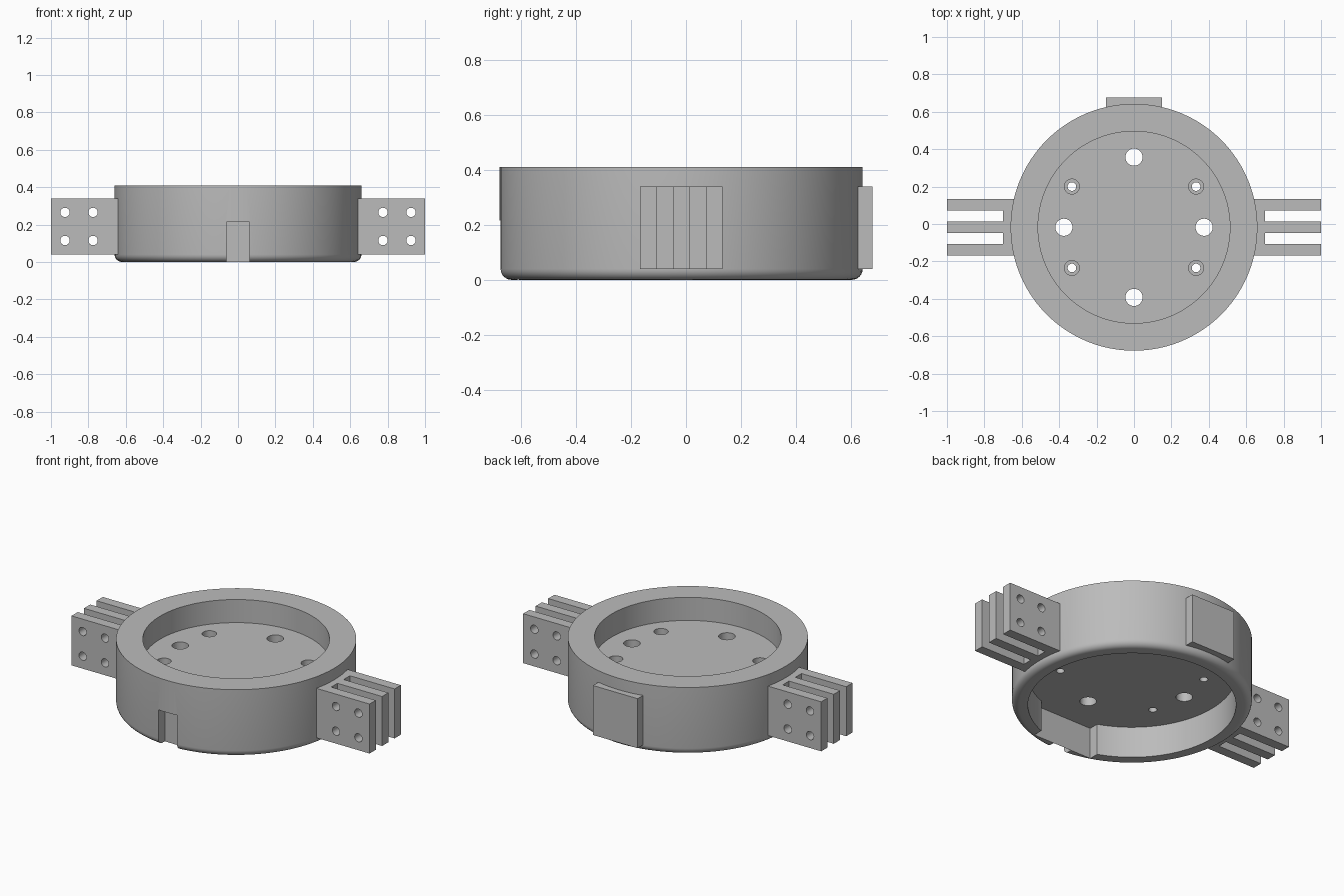
import bpy, bmesh, math
from mathutils import Matrix, Vector

cube = bpy.data.objects.get("Cube")
if cube:
    bpy.data.objects.remove(cube, do_unlink=True)

CY = -0.0175          # centre of the round housing
R, H = 0.66, 0.41     # housing radius and height
FLOOR, UNDER = 0.27, 0.19

grey = bpy.data.materials.new("plain_grey")
grey.use_nodes = True
grey.diffuse_color = (0.5, 0.5, 0.5, 1)
grey.node_tree.nodes["Principled BSDF"].inputs["Base Color"].default_value = (0.5, 0.5, 0.5, 1)


def make(name, bm):
    bmesh.ops.recalc_face_normals(bm, faces=bm.faces)
    mesh = bpy.data.meshes.new(name)
    bm.to_mesh(mesh)
    bm.free()
    mesh.materials.append(grey)
    obj = bpy.data.objects.new(name, mesh)
    bpy.context.collection.objects.link(obj)
    return obj


def add_box(bm, lo, hi):
    lo, hi = Vector(lo), Vector(hi)
    size = Matrix.Diagonal((*(hi - lo), 1))
    bmesh.ops.create_cube(bm, size=1, matrix=Matrix.Translation((lo + hi) / 2) @ size)


def add_cyl(bm, centre, radius, depth, along_y=False):
    turn = Matrix.Rotation(math.pi / 2 if along_y else 0, 4, "X")
    bmesh.ops.create_cone(bm, cap_ends=True, segments=32, radius1=radius, radius2=radius,
                          depth=depth, matrix=Matrix.Translation(centre) @ turn)


def cut(obj, name, bm):
    cutter = make(name, bm)
    mod = obj.modifiers.new(name, "BOOLEAN")
    mod.operation, mod.solver, mod.object = "DIFFERENCE", "EXACT", cutter
    bpy.context.view_layer.objects.active = obj
    bpy.ops.object.modifier_apply(modifier=mod.name)
    bpy.data.objects.remove(cutter, do_unlink=True)


def smooth(obj):
    bpy.ops.object.select_all(action="DESELECT")
    obj.select_set(True)
    bpy.context.view_layer.objects.active = obj
    bpy.ops.object.shade_smooth_by_angle(angle=math.radians(30))


# Round housing: turned profile with a rounded lower edge and a mid floor
fillet = 0.04
profile = [(0, FLOOR), (0.513, FLOOR), (0.513, H), (R, H)]
for i in range(7):
    a = math.pi / 2 * i / 6
    profile.append((R - fillet + fillet * math.cos(a), fillet - fillet * math.sin(a)))
profile += [(0.572, 0), (0.572, UNDER), (0, UNDER)]
bm = bmesh.new()
verts = [bm.verts.new((r, CY, z)) for r, z in profile]
edges = [bm.edges.new(pair) for pair in zip(verts, verts[1:])]
bmesh.ops.spin(bm, geom=verts + edges, cent=(0, CY, 0), axis=(0, 0, 1),
               angle=math.tau, steps=96, use_duplicate=False)
bmesh.ops.remove_doubles(bm, verts=bm.verts, dist=0.0001)
housing = make("housing", bm)

# Front cable slot and the flat pocket behind it
bm = bmesh.new()
add_box(bm, (-0.0625, CY - 0.8, -0.1), (0.0625, CY - 0.595, 0.215))
cut(housing, "slot_cutter", bm)
bm = bmesh.new()
add_box(bm, (-0.2, CY - 0.595, -0.1), (0.2, CY - 0.45, UNDER))
cut(housing, "pocket_cutter", bm)

# Four large floor holes, four small ones with wider mouths
bm = bmesh.new()
for k in range(4):
    a = k * math.pi / 2
    add_cyl(bm, (0.375 * math.cos(a), CY + 0.375 * math.sin(a), 0.23), 0.046, 0.3)
corners = [(sx * 0.332, CY + sy * 0.2175) for sx in (-1, 1) for sy in (-1, 1)]
for x, y in corners:
    add_cyl(bm, (x, y, 0.23), 0.023, 0.3)
cut(housing, "hole_cutter", bm)
bm = bmesh.new()
for x, y in corners:
    add_cyl(bm, (x, y, FLOOR + 0.03), 0.04, 0.14)
cut(housing, "mouth_cutter", bm)
smooth(housing)

# Side brackets: a block split into three fins with cross-drilled holes
for side, name in ((1, "left_bracket"), (-1, "right_bracket")):
    bm = bmesh.new()
    xs = sorted((side * 0.63, side))
    add_box(bm, (xs[0], CY - 0.15, 0.04), (xs[1], CY + 0.15, 0.34))
    bracket = make(name, bm)
    bm = bmesh.new()
    xs = sorted((side * 0.7, side * 1.1))
    for y in (-0.06, 0.06):
        add_box(bm, (xs[0], CY + y - 0.03, 0), (xs[1], CY + y + 0.03, 0.4))
    cut(bracket, "gap_cutter", bm)
    bm = bmesh.new()
    for x in (0.775, 0.925):
        for z in (0.115, 0.265):
            add_cyl(bm, (side * x, CY, z), 0.025, 0.5, along_y=True)
    cut(bracket, "bolt_cutter", bm)
    smooth(bracket)

# Flat pad on the back
bm = bmesh.new()
add_box(bm, (-0.15, 0.6, 0.04), (0.15, 0.6775, 0.34))
make("back_pad", bm)
